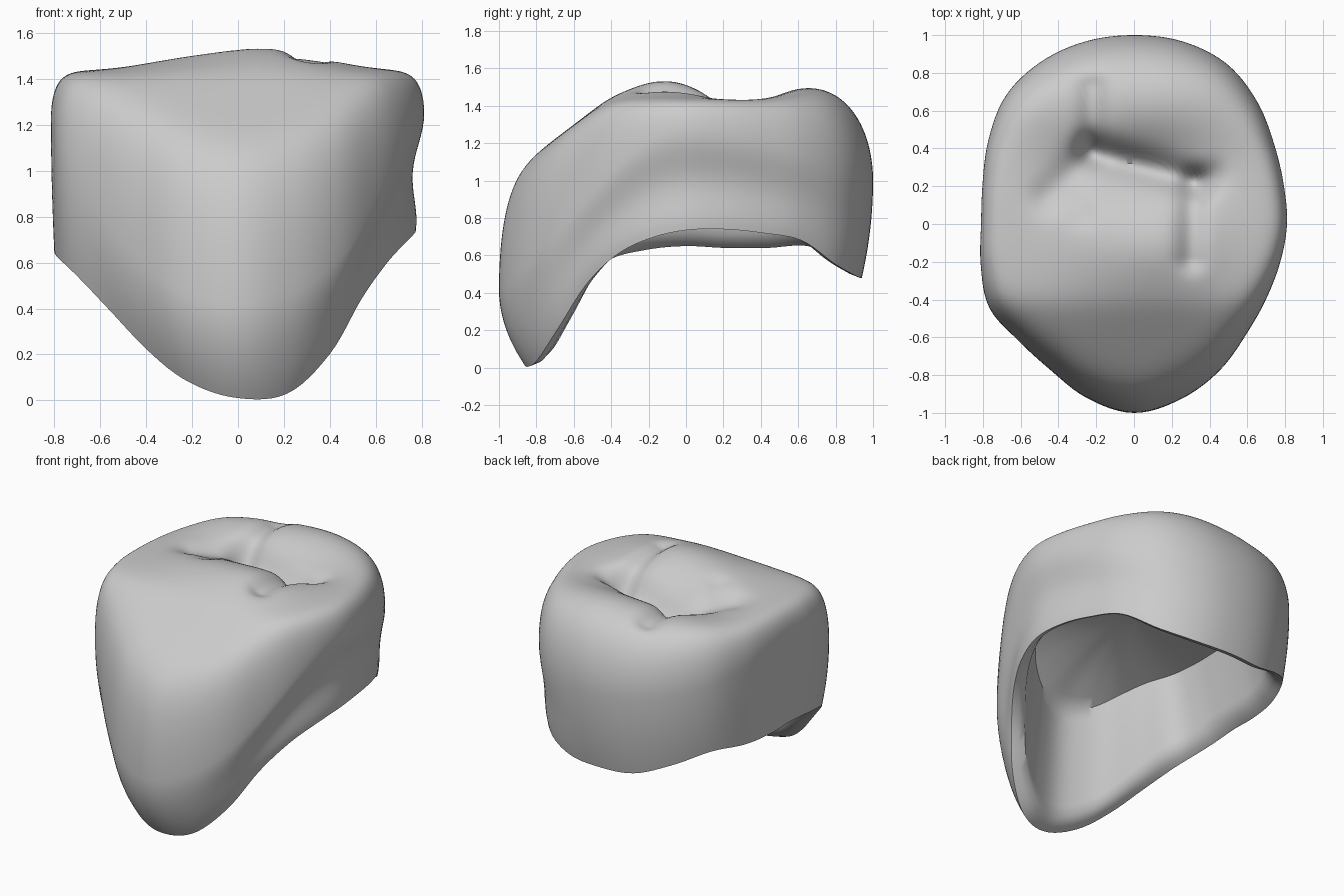
import bpy, bmesh, math
from mathutils import Vector

if "Cube" in bpy.data.objects:
    bpy.data.objects.remove(bpy.data.objects["Cube"], do_unlink=True)

SEGMENTS, WALL_RINGS, CAP_RINGS, CAVITY_RINGS = 144, 16, 48, 10

# Plan outline radius and lower margin height, every 15 degrees from +x
OUTLINE = [.81, .82, .855, .92, .98, 1, 1, 1, .99, .96, .89, .83,
           .81, .84, .885, .87, .89, .955, 1, .96, .90, .835, .805, .80]
MARGIN = [.735, .74, .72, .68, .55, .49, .48, .49, .57, .65, .64, .64,
          .65, .63, .57, .40, .22, .08, .01, .03, .20, .44, .60, .69]

# Grooves of the chewing surface: start, end, depth, width
GROOVES = [((-.22, .38), (.33, .22), .09, .08),
           ((-.22, .38), (-.22, .72), .05, .07),
           ((-.22, .38), (-.45, .15), .04, .09),
           ((.31, .22), (.30, -.18), .05, .07),
           ((.33, .22), (.42, .26), .03, .07),
           ((-.32, .12), (-.27, .05), .02, .07)]

# Cusps and central hollow: centre, radii, height
MOUNDS = [((.12, -.12), (.34, .27), .095),
          ((-.28, -.1), (.25, .3), .03),
          ((.1, .74), (.45, .34), .075),
          ((-.55, .7), (.2, .2), .02),
          ((0, .3), (.38, .18), -.10)]


def smooth_lookup(table, angle):
    """Periodic cubic interpolation of an evenly spaced table."""
    n = len(table)
    u = angle / math.tau * n
    i = int(math.floor(u))
    t = u - i
    a, b, c, d = (table[(i + k) % n] for k in (-1, 0, 1, 2))
    return b + t / 2 * (c - a + t * (2*a - 5*b + 4*c - d + t * (3*(b - c) + d - a)))


def segment_distance(p, a, b):
    a, b = Vector(a), Vector(b)
    t = max(0, min(1, (p - a).dot(b - a) / (b - a).length_squared))
    return (p - a - t * (b - a)).length


def chewing_height(x, y):
    z = 1.44
    for (cx, cy), (rx, ry), h in MOUNDS:
        z += h * math.exp(-((x - cx) / rx) ** 2 - ((y - cy) / ry) ** 2)
    for a, b, depth, width in GROOVES:
        z -= depth * math.exp(-(segment_distance(Vector((x, y)), a, b) / width) ** 2)
    # Slope that runs down to the front face, eased at its ridge
    d = -.42 - y
    return z - .75 * (d + math.sqrt(d * d + .01)) / 2


def blend(angle, side, front, back, power=2):
    s = math.sin(angle)
    w = abs(s) ** power
    return side * (1 - w) + (front if s < 0 else back) * w


def column(angle):
    """Points from the chewing surface down the wall and up into the cavity."""
    radius = smooth_lookup(OUTLINE, angle)
    low = smooth_lookup(MARGIN, angle)
    foot = blend(angle, .97 - .015 * math.cos(angle), .86, .94)
    bulge = blend(angle, 1.25, .42, 1.0)
    squareness = blend(angle, 19, 16, 7)
    waist = .05 * max(0, math.cos(angle)) ** 2
    c, s = math.cos(angle) * radius, math.sin(angle) * radius
    points = []
    # Crown top, rounding over from the widest line of the wall
    for k in range(1, CAP_RINGS):
        f = math.sin(math.pi / 2 * k / CAP_RINGS)
        x, y = c * f, s * f
        rise = math.sqrt(1 - f ** squareness)
        points.append((x, y, bulge + (chewing_height(x, y) - bulge) * rise))
    # Wall from the widest line to the margin
    for k in range(WALL_RINGS + 1):
        t = 1 - k / WALL_RINGS
        f = 1 - (1 - foot) * (1 - t) ** 2 - waist * math.sin(math.pi * t) ** 2
        points.append((c * f, s * f, low + (bulge - low) * t))
    # Narrow ledge and tapered cavity wall
    rim = foot - .05
    points.append((c * rim, s * rim, low + .02))
    edge = blend(angle, .76, .70, .74)
    ceiling = blend(angle, 1.12, .82, 1.08, 4)
    for k in range(CAVITY_RINGS + 1):
        t = k / CAVITY_RINGS
        f = (rim - .05) * (1 - t) + edge * t
        points.append((c * f, s * f, low + .07 + (ceiling - low - .07) * t))
    # Domed cavity ceiling
    for f in (.9, .75, .6, .4, .2):
        points.append((c * edge * f, s * edge * f, 1.15 - (1.15 - ceiling) * f * f))
    return points


# Hollow crown shell
bm = bmesh.new()
columns = [[bm.verts.new(p) for p in column(math.tau * i / SEGMENTS)]
           for i in range(SEGMENTS)]
top_centre = bm.verts.new((0, 0, chewing_height(0, 0)))
cavity_centre = bm.verts.new((0, 0, 1.15))
for i, here in enumerate(columns):
    there = columns[(i + 1) % SEGMENTS]
    bm.faces.new((top_centre, here[0], there[0]))
    bm.faces.new((cavity_centre, there[-1], here[-1]))
    for k in range(len(here) - 1):
        bm.faces.new((here[k], here[k + 1], there[k + 1], there[k]))
bmesh.ops.recalc_face_normals(bm, faces=bm.faces)
mesh = bpy.data.meshes.new("crown_shell")
bm.to_mesh(mesh)
bm.free()
crown = bpy.data.objects.new("crown_shell", mesh)
bpy.context.collection.objects.link(crown)

# Plain grey ceramic
ceramic = bpy.data.materials.new("grey_ceramic")
ceramic.use_nodes = True
colour = (.6, .6, .6, 1)
ceramic.diffuse_color = colour
ceramic.node_tree.nodes["Principled BSDF"].inputs["Base Color"].default_value = colour
mesh.materials.append(ceramic)

bpy.ops.object.select_all(action="DESELECT")
crown.select_set(True)
bpy.context.view_layer.objects.active = crown
bpy.ops.object.shade_smooth_by_angle(angle=math.radians(50))
